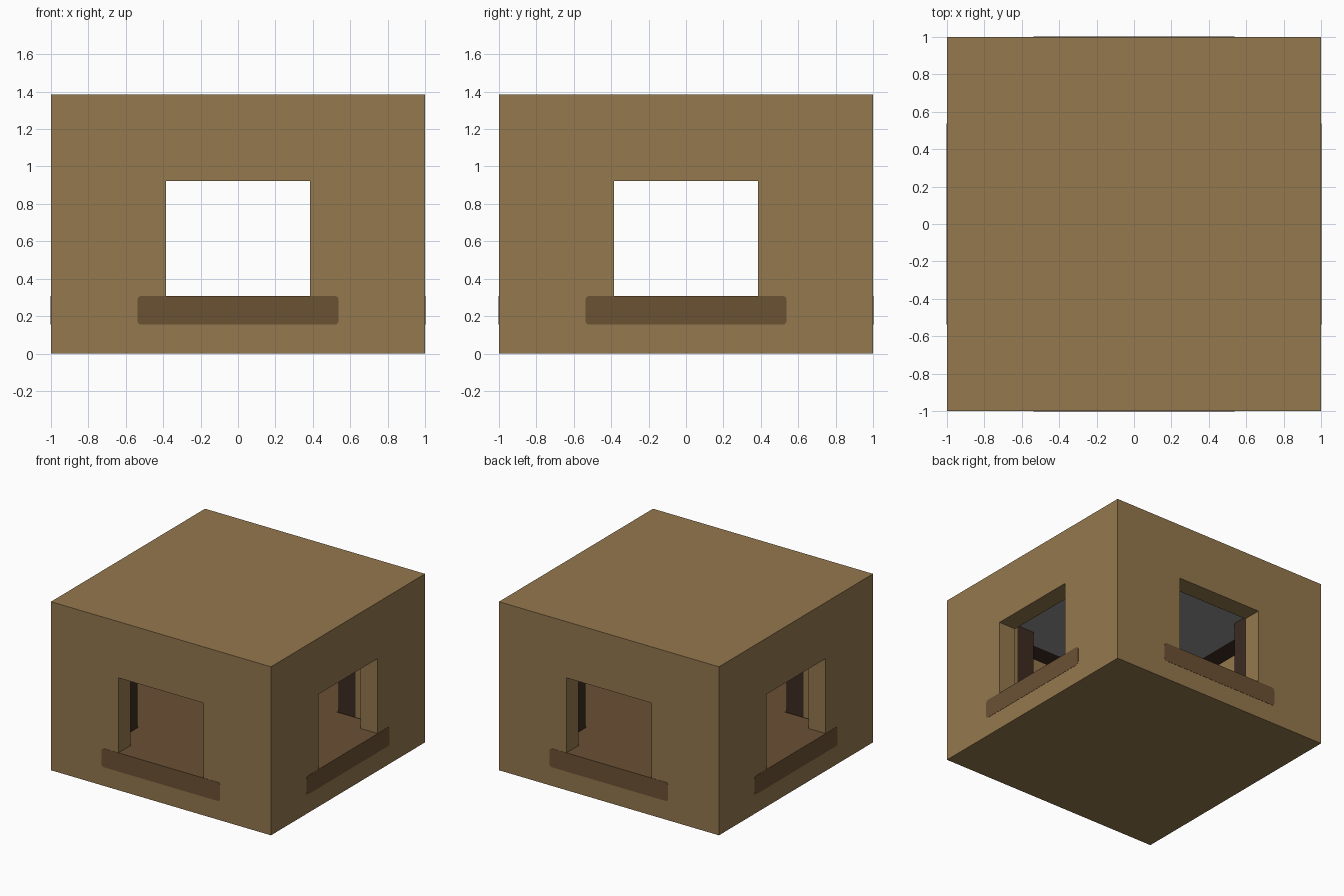
import bpy, bmesh
from mathutils import Vector

if "Cube" in bpy.data.objects:
    bpy.data.objects.remove(bpy.data.objects["Cube"])

U = 2 / 13  # block size: the hut is 13 x 13 x 9 blocks


def material(name, hex_colour):
    rgb = [int(hex_colour[i:i + 2], 16) / 255 for i in (0, 2, 4)]
    lin = [((c + 0.055) / 1.055) ** 2.4 for c in rgb] + [1]
    m = bpy.data.materials.new(name)
    m.use_nodes = True
    m.diffuse_color = lin
    m.node_tree.nodes["Principled BSDF"].inputs["Base Color"].default_value = lin
    return m


clay = material("clay_tan", "94784E")
wood = material("warm_brown", "6B5134")
dark = material("dark_brown", "3C2B21")
grey = material("ceiling_grey", "929292")


def block(name, low, high, mat=None, round_axis=None):
    """Box between two corners in block units, optionally rounded along one axis."""
    low, high = Vector(low) * U, Vector(high) * U
    size, mid = high - low, (low + high) / 2
    bm = bmesh.new()
    bmesh.ops.create_cube(bm, size=1)
    for v in bm.verts:
        v.co = Vector(a * b for a, b in zip(v.co, size)) + mid
    if round_axis is not None:
        edges = [e for e in bm.edges
                 if abs((e.verts[0].co - e.verts[1].co)[round_axis]) > 0.01]
        bmesh.ops.bevel(bm, geom=edges, offset=0.022, segments=4,
                        profile=0.5, affect='EDGES')
    mesh = bpy.data.meshes.new(name)
    bm.to_mesh(mesh)
    bm.free()
    ob = bpy.data.objects.new(name, mesh)
    bpy.context.collection.objects.link(ob)
    if mat:
        mesh.materials.append(mat)
    return ob


def bar(name, half_length, half_width, z0, z1, axis, mat=None, rounded=False):
    """Bar through the middle of the hut along x (0) or y (1)."""
    h = (half_length, half_width) if axis == 0 else (half_width, half_length)
    return block(name, (-h[0], -h[1], z0), (h[0], h[1], z1), mat,
                 axis if rounded else None)


# Solid shell, then hollow out the room, window recesses and windows
shell = block("shell", (-6.5, -6.5, 0), (6.5, 6.5, 9), clay)
cutters = [block("room_cutter", (-4.5, -4.5, 1.9), (4.5, 4.5, 8))]
for axis in (0, 1):
    cutters.append(bar("recess_cutter", 5.5, 3.5, 1.9, 8, axis))
    cutters.append(bar("window_cutter", 7, 2.5, 1.9, 6, axis))

bpy.context.view_layer.objects.active = shell
for cutter in cutters:
    cutter.hide_render = True
    mod = shell.modifiers.new("cut", 'BOOLEAN')
    mod.operation = 'DIFFERENCE'
    mod.solver = 'EXACT'
    mod.object = cutter
    bpy.ops.object.modifier_apply(modifier=mod.name)
    bpy.data.objects.remove(cutter)

# Crossing floor beams whose ends show as window sills
for axis, name in enumerate(("floor_beam_side", "floor_beam_front")):
    bar(name, 6.512, 3.5, 1, 2, axis, wood, rounded=True)

# Grey ceiling panel
block("ceiling", (-4.5, -4.5, 7), (4.5, 4.5, 8), grey)

# Dark corner posts, and dark lintels over the window recesses
for s in (-1, 1):
    side = "left" if s > 0 else "right"
    for t in (-1, 1):
        end = "back" if t > 0 else "front"
        x, y = 4 * s, 4 * t
        block(f"post_{end}_{side}", (x - .5, y - .5, 1.9), (x + .5, y + .5, 7), dark)
    block(f"lintel_{side}", (5 * s - .5, -3.5, 7), (5 * s + .5, 3.5, 8), dark)
    end = "back" if s > 0 else "front"
    block(f"lintel_{end}", (-3.5, 5 * s - .5, 7), (3.5, 5 * s + .5, 8), dark)
